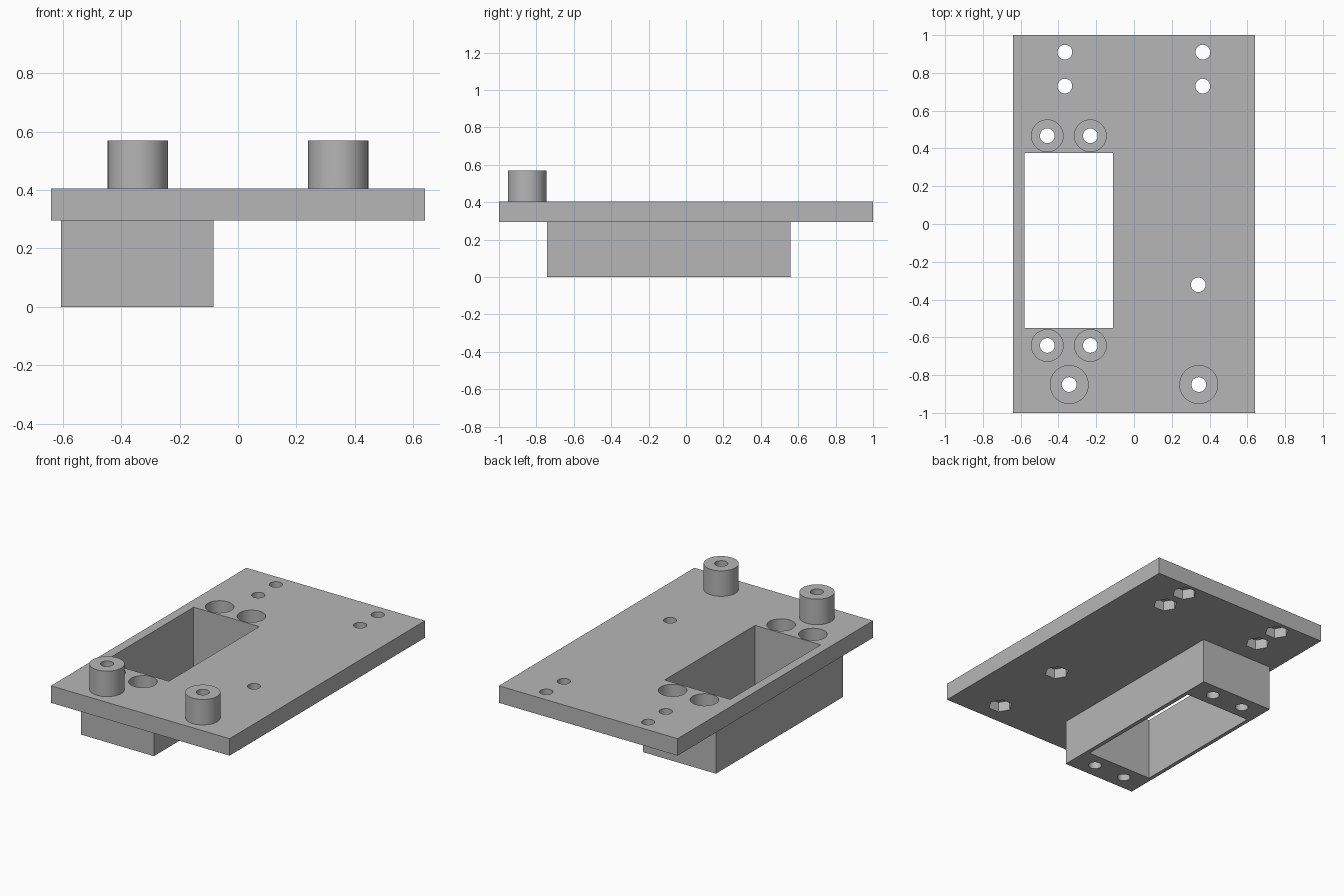
import bpy
import math

old = bpy.data.objects.get("Cube")
if old:
    bpy.data.objects.remove(old, do_unlink=True)

PLATE_LOW, PLATE_TOP, POST_TOP = 0.295, 0.405, 0.57

grey = bpy.data.materials.new("plain grey")
grey.use_nodes = True
colour = (0.47, 0.47, 0.47, 1)
grey.diffuse_color = colour
grey.node_tree.nodes["Principled BSDF"].inputs["Base Color"].default_value = colour


def block(name, x0, x1, y0, y1, z0, z1):
    bpy.ops.mesh.primitive_cube_add(
        size=1, location=((x0 + x1) / 2, (y0 + y1) / 2, (z0 + z1) / 2))
    ob = bpy.context.object
    ob.name = name
    ob.scale = (x1 - x0, y1 - y0, z1 - z0)
    bpy.ops.object.transform_apply(location=True, rotation=True, scale=True)
    return ob


def rod(name, spot, radius, z0, z1, sides=48, turn=0):
    bpy.ops.mesh.primitive_cylinder_add(
        vertices=sides, radius=radius, depth=z1 - z0,
        location=(spot[0], spot[1], (z0 + z1) / 2), rotation=(0, 0, turn))
    ob = bpy.context.object
    ob.name = name
    bpy.ops.object.transform_apply(location=True, rotation=True, scale=True)
    return ob


helpers = []


def combine(target, tool, operation):
    mod = target.modifiers.new(tool.name, "BOOLEAN")
    mod.operation = operation
    mod.solver = "EXACT"
    mod.object = tool
    tool.hide_render = True
    helpers.append(tool)


post_spots = [(-0.343, -0.85), (0.343, -0.85)]
nut_spots = post_spots + [(0.34, -0.322)] + [
    (x, y) for x in (-0.366, 0.364) for y in (0.91, 0.73)]
screw_spots = [(x, y) for x in (-0.459, -0.231) for y in (0.467, -0.643)]

# Mounting plate with the housing below and two posts above
plate = block("mounting_plate", -0.64, 0.64, -1, 1, PLATE_LOW, PLATE_TOP)
housing = block("housing", -0.605, -0.083, -0.742, 0.558, 0, PLATE_LOW + 0.02)
combine(plate, housing, "UNION")
for spot in post_spots:
    combine(plate, rod("post", spot, 0.103, PLATE_TOP - 0.02, POST_TOP), "UNION")

# Rectangular opening right through plate and housing
combine(plate, block("opening_cutter", -0.58, -0.11, -0.55, 0.375, -0.1, 0.7),
        "DIFFERENCE")

# Bolt holes with six-sided nut pockets underneath
for spot in nut_spots:
    combine(plate, rod("bolt_cutter", spot, 0.039, -0.1, 0.7, 32), "DIFFERENCE")
    combine(plate, rod("nut_cutter", spot, 0.073, 0.2, PLATE_LOW + 0.065, 6,
                       math.radians(30)), "DIFFERENCE")

# Screw holes with wide recesses from the top
for spot in screw_spots:
    combine(plate, rod("screw_cutter", spot, 0.039, -0.1, 0.7, 32), "DIFFERENCE")
    combine(plate, rod("recess_cutter", spot, 0.084, 0.12, 0.7), "DIFFERENCE")

# Bake the joined shape and drop the helpers
bpy.context.view_layer.update()
graph = bpy.context.evaluated_depsgraph_get()
baked = bpy.data.meshes.new_from_object(plate.evaluated_get(graph))
plate.modifiers.clear()
plate.data = baked
for tool in helpers:
    bpy.data.objects.remove(tool, do_unlink=True)

baked.materials.clear()
baked.materials.append(grey)
for face in baked.polygons:
    face.material_index = 0

bpy.ops.object.select_all(action="DESELECT")
plate.select_set(True)
bpy.context.view_layer.objects.active = plate
bpy.ops.object.shade_smooth_by_angle(angle=math.radians(30))
